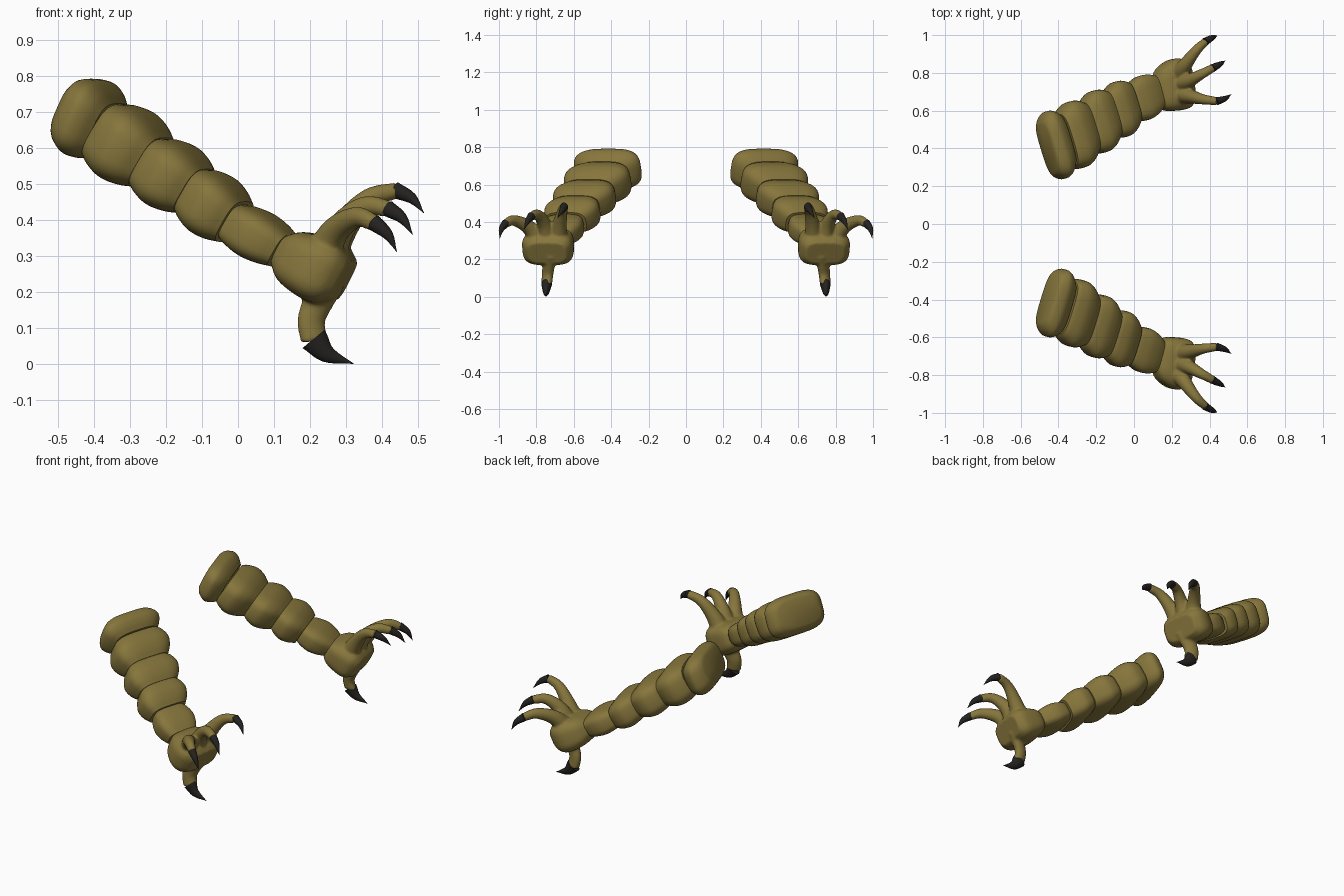
import bpy, bmesh
from math import sin, cos, pi, radians
from mathutils import Vector

if "Cube" in bpy.data.objects:
    bpy.data.objects.remove(bpy.data.objects["Cube"])


def material(name, color):
    m = bpy.data.materials.new(name)
    m.diffuse_color = color
    m.use_nodes = True
    m.node_tree.nodes["Principled BSDF"].inputs["Base Color"].default_value = m.diffuse_color
    return m


SKIN = material("olive_skin", (0.24, 0.18, 0.045, 1))
CLAW = material("dark_claw", (0.018, 0.016, 0.014, 1))


def spline(pts, steps=5):
    """Catmull-Rom curve through points of any dimension."""
    p = [Vector(q) for q in pts]
    p = [2 * p[0] - p[1]] + p + [2 * p[-1] - p[-2]]
    out = []
    for i in range(1, len(p) - 2):
        a, b, c, d = p[i - 1:i + 3]
        for k in range(steps):
            t = k / steps
            out.append(0.5 * (2 * b + (c - a) * t + (2 * a - 5 * b + 4 * c - d) * t * t
                              + (3 * b - a - 3 * c + d) * t ** 3))
    return out + [p[-2]]


def loft(bm, rings, power=2.0, n=32):
    """Skin superellipse rings given as (centre, half-width vector, half-height vector)."""
    def se(v):
        return (1 if v > 0 else -1) * abs(v) ** (2 / power)
    loops = []
    for c, u, v in rings:
        loops.append([bm.verts.new(c + u * se(cos(2 * pi * i / n)) + v * se(sin(2 * pi * i / n)))
                      for i in range(n)])
    for a, b in zip(loops, loops[1:]):
        for i in range(n):
            j = (i + 1) % n
            bm.faces.new((a[i], a[j], b[j], b[i]))
    bm.faces.new(loops[0][::-1])
    bm.faces.new(loops[-1])


def tube(bm, pts, wide=1.0, n=20):
    """Tapered bent tube; pts are (x, y, z, radius)."""
    s = spline(pts)
    d = s[-1] - s[0]
    u = Vector((-d.y, d.x, 0)).normalized()
    rings = []
    for i, q in enumerate(s):
        t = (s[min(i + 1, len(s) - 1)] - s[max(i - 1, 0)]).to_3d()
        v = t.cross(u).normalized()
        r = max(q[3], 0.001)
        rings.append((q.to_3d(), u * r * wide, v * r))
    loft(bm, rings, n=n)


def frame(pitch, yaw):
    p, w = radians(pitch), radians(yaw)
    return (Vector((-sin(w), cos(w), 0)),
            Vector((sin(p) * cos(w), sin(p) * sin(w), cos(p))))


def finish(name, bm, mat, blend=False):
    bmesh.ops.recalc_face_normals(bm, faces=bm.faces)
    me = bpy.data.meshes.new(name)
    bm.to_mesh(me)
    bm.free()
    ob = bpy.data.objects.new(name, me)
    bpy.context.collection.objects.link(ob)
    me.materials.append(mat)
    bpy.ops.object.select_all(action='DESELECT')
    ob.select_set(True)
    bpy.context.view_layer.objects.active = ob
    bpy.ops.object.shade_smooth_by_angle(angle=radians(40))
    if blend:  # fuse the overlapping solids into one soft skin
        r = ob.modifiers.new("fuse", 'REMESH')
        r.mode = 'VOXEL'
        r.voxel_size = 0.007
        r.use_smooth_shade = True
        s = ob.modifiers.new("soften", 'SMOOTH')
        s.factor = 0.5
        s.iterations = 6
    m = ob.modifiers.new("other_side", 'MIRROR')
    m.use_axis = (False, True, False)
    m.use_mirror_merge = False
    return ob


# Arm: five barrel-shaped segments
joints = [Vector(p) for p in ((-0.455, 0.40, 0.71), (-0.365, 0.44, 0.648), (-0.24, 0.51, 0.56),
                              (-0.12, 0.58, 0.48), (-0.01, 0.64, 0.395), (0.125, 0.70, 0.315))]
sizes = [(0.185, 0.11, 25), (0.178, 0.106, 31), (0.165, 0.095, 31), (0.148, 0.087, 31), (0.118, 0.068, 31)]
barrel = spline([(0, 0.80), (0.15, 0.91), (0.45, 1.0), (0.75, 0.92), (1.0, 0.75)], 4)
for k, (w, h, pitch) in enumerate(sizes):
    bm = bmesh.new()
    side, up = frame(pitch, 17)
    rings = [(joints[k].lerp(joints[k + 1], t), side * w * s, up * h * s) for t, s in barrel]
    if k == 0:  # rounded rim on the shoulder end
        c = rings[0][0] - side.cross(up) * 0.008
        rings.insert(0, (c, side * w * 0.72, up * h * 0.66))
    loft(bm, rings, 3.4, 40)
    finish(f"arm_segment_{k + 1}", bm, SKIN)

# Fingers and thumb: (skin path, claw path), points are x, y, z, radius
digits = {
    "outer_finger": ([(0.23, 0.78, 0.29, 0.055), (0.27, 0.84, 0.37, 0.040), (0.33, 0.92, 0.408, 0.029),
                      (0.38, 0.967, 0.39, 0.023)],
                     [(0.376, 0.964, 0.393, 0.023), (0.415, 0.987, 0.36, 0.015), (0.44, 0.996, 0.312, 0.0)]),
    "middle_finger": ([(0.24, 0.74, 0.29, 0.055), (0.29, 0.757, 0.385, 0.040), (0.355, 0.792, 0.438, 0.029),
                       (0.42, 0.827, 0.43, 0.023)],
                      [(0.415, 0.825, 0.432, 0.023), (0.455, 0.846, 0.405, 0.015), (0.484, 0.865, 0.36, 0.0)]),
    "inner_finger": ([(0.24, 0.685, 0.29, 0.055), (0.30, 0.675, 0.39, 0.040), (0.365, 0.66, 0.46, 0.029),
                      (0.44, 0.65, 0.482, 0.023)],
                     [(0.435, 0.65, 0.483, 0.023), (0.482, 0.664, 0.46, 0.015), (0.515, 0.687, 0.42, 0.0)]),
    "thumb": ([(0.245, 0.73, 0.23, 0.055), (0.22, 0.735, 0.17, 0.044), (0.203, 0.74, 0.12, 0.040),
               (0.211, 0.745, 0.065, 0.039)],
              [(0.210, 0.745, 0.07, 0.040), (0.248, 0.748, 0.028, 0.024), (0.32, 0.75, 0.002, 0.0)]),
}

# Hand: palm fused with the digits
bm = bmesh.new()
side, up = frame(27, 9)
palm = spline([(0.115, 0.70, 0.318, 0.075, 0.042), (0.15, 0.715, 0.300, 0.115, 0.075),
               (0.21, 0.735, 0.270, 0.136, 0.090), (0.26, 0.742, 0.247, 0.133, 0.088),
               (0.295, 0.745, 0.232, 0.105, 0.062)], 4)
loft(bm, [(q.to_3d(), side * q[3], up * q[4]) for q in palm], 3.4, 40)
for name, (skin, claw) in digits.items():
    tube(bm, skin, 0.72 if name == "thumb" else 0.95)
finish("hand", bm, SKIN, blend=True)

# Claws
for name, (skin, claw) in digits.items():
    bm = bmesh.new()
    tube(bm, claw, 0.72 if name == "thumb" else 0.95)
    finish(name + "_claw", bm, CLAW)
